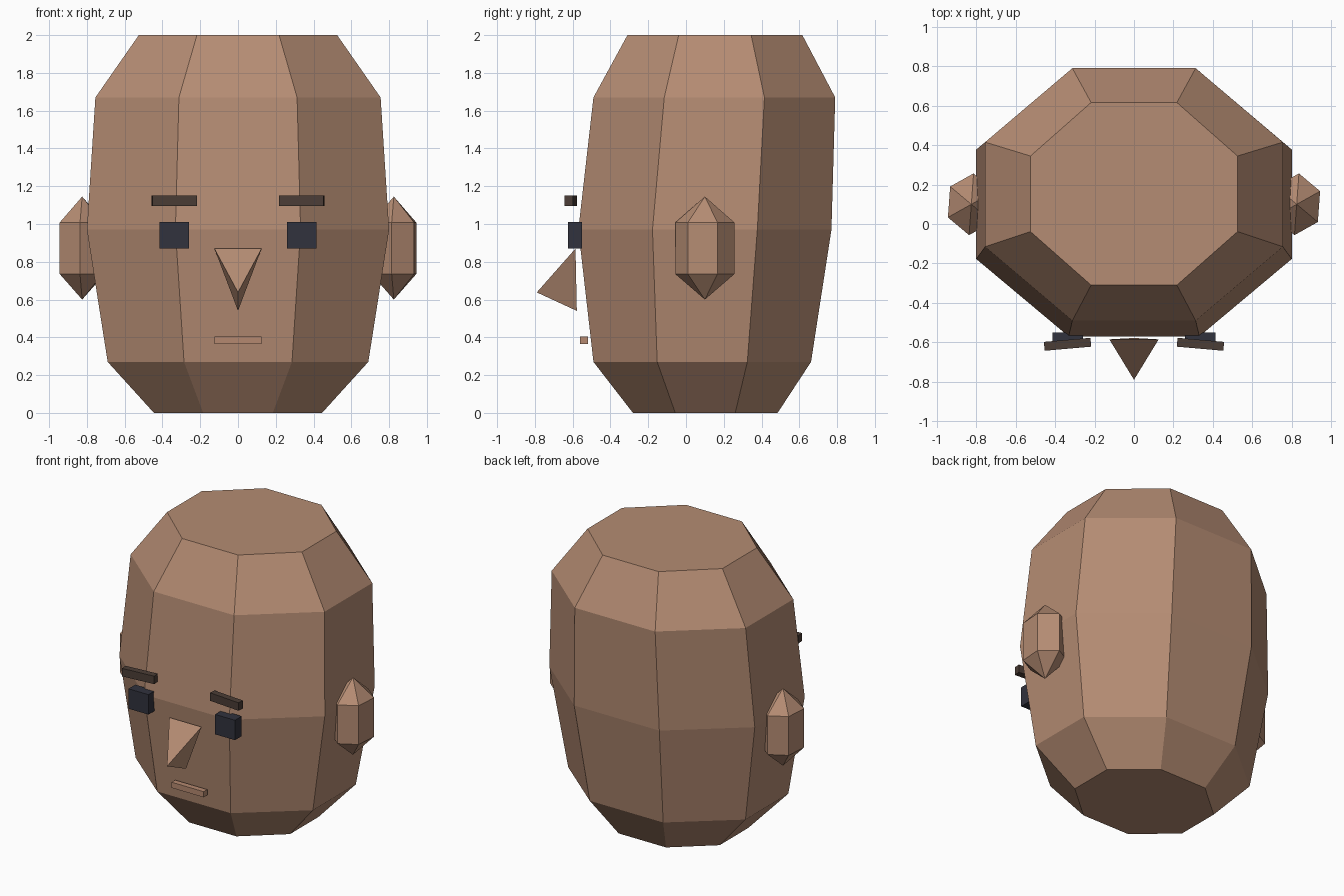
import bpy, bmesh
from math import sin, cos, radians
from mathutils import Matrix, Vector

if "Cube" in bpy.data.objects:
    bpy.data.objects.remove(bpy.data.objects["Cube"])


def material(name, rgb):
    m = bpy.data.materials.new(name)
    lin = [((c / 255 + 0.055) / 1.055) ** 2.4 for c in rgb]
    m.diffuse_color = (*lin, 1)
    m.use_nodes = True
    m.node_tree.nodes["Principled BSDF"].inputs["Base Color"].default_value = m.diffuse_color
    return m


SKIN = material("skin", (181, 140, 115))
LIP = material("lip", (181, 137, 112))
EYE = material("eye_dark", (49, 50, 61))
BROW = material("brow_brown", (75, 61, 54))


def finish(name, bm, mat):
    bmesh.ops.recalc_face_normals(bm, faces=bm.faces)
    me = bpy.data.meshes.new(name)
    bm.to_mesh(me)
    bm.free()
    me.materials.append(mat)
    ob = bpy.data.objects.new(name, me)
    bpy.context.collection.objects.link(ob)
    return ob


def loft(name, rings, sides, phase, mat):
    """Skin elliptical rings (z, cx, cy, rx, ry); a zero radius makes a pole."""
    bm = bmesh.new()
    loops = []
    for z, cx, cy, rx, ry in rings:
        if rx == 0:
            loops.append([bm.verts.new((cx, cy, z))] * sides)
            continue
        angles = [radians(phase + 360 * i / sides) for i in range(sides)]
        loops.append([bm.verts.new((cx + rx * cos(a), cy + ry * sin(a), z)) for a in angles])
    for lo, hi in zip(loops, loops[1:]):
        for i in range(sides):
            j = (i + 1) % sides
            bm.faces.new(dict.fromkeys((lo[i], lo[j], hi[j], hi[i])))
    for cap in (loops[0], loops[-1]):
        if cap[0] != cap[1]:
            bm.faces.new(cap)
    return finish(name, bm, mat)


def box(name, centre, size, mat, yaw=0):
    bm = bmesh.new()
    m = (Matrix.Translation(centre) @ Matrix.Rotation(radians(yaw), 4, 'Z')
         @ Matrix.Diagonal((*size, 1)))
    bmesh.ops.create_cube(bm, size=1, matrix=m)
    return finish(name, bm, mat)


# Head: five octagonal rings given as z, centre y, half width, half depth
K = 1 / cos(radians(22.5))
head = [(0, 0.102, 0.445, 0.383), (0.27, 0.086, 0.69, 0.576), (0.97, 0.10, 0.80, 0.67),
        (1.67, 0.15, 0.755, 0.64), (2.0, 0.153, 0.525, 0.463)]
loft("head", [(z, 0, cy, hx * K, hy * K) for z, cy, hx, hy in head], 8, 22.5, SKIN)

for s, side in ((-1, "left"), (1, "right")):
    # Ear: six-sided prism with a point at each end
    x = s * 0.825
    loft("ear_" + side, [(0.60, x, 0.1, 0, 0), (0.735, x, 0.1, 0.131, 0.157),
                         (1.008, x, 0.1, 0.131, 0.157), (1.145, x, 0.1, 0, 0)], 6, 25, SKIN)
    # Eye and brow
    box("eye_" + side, (s * 0.337, -0.588, 0.94), (0.155, 0.075, 0.14), EYE)
    box("brow_" + side, (s * 0.337, -0.61, 1.122), (0.237, 0.045, 0.056), BROW, yaw=-5 * s)

# Nose: tetrahedron with its tip forward
bm = bmesh.new()
a, b, c, tip = [bm.verts.new(p) for p in
                ((-0.125, -0.585, 0.87), (0.125, -0.585, 0.87),
                 (0, -0.578, 0.54), (0, -0.79, 0.638))]
for f in ((a, b, c), (a, b, tip), (b, c, tip), (c, a, tip)):
    bm.faces.new(f)
finish("nose", bm, SKIN)

# Mouth bar
box("mouth", (0, -0.54, 0.385), (0.25, 0.04, 0.04), LIP)
